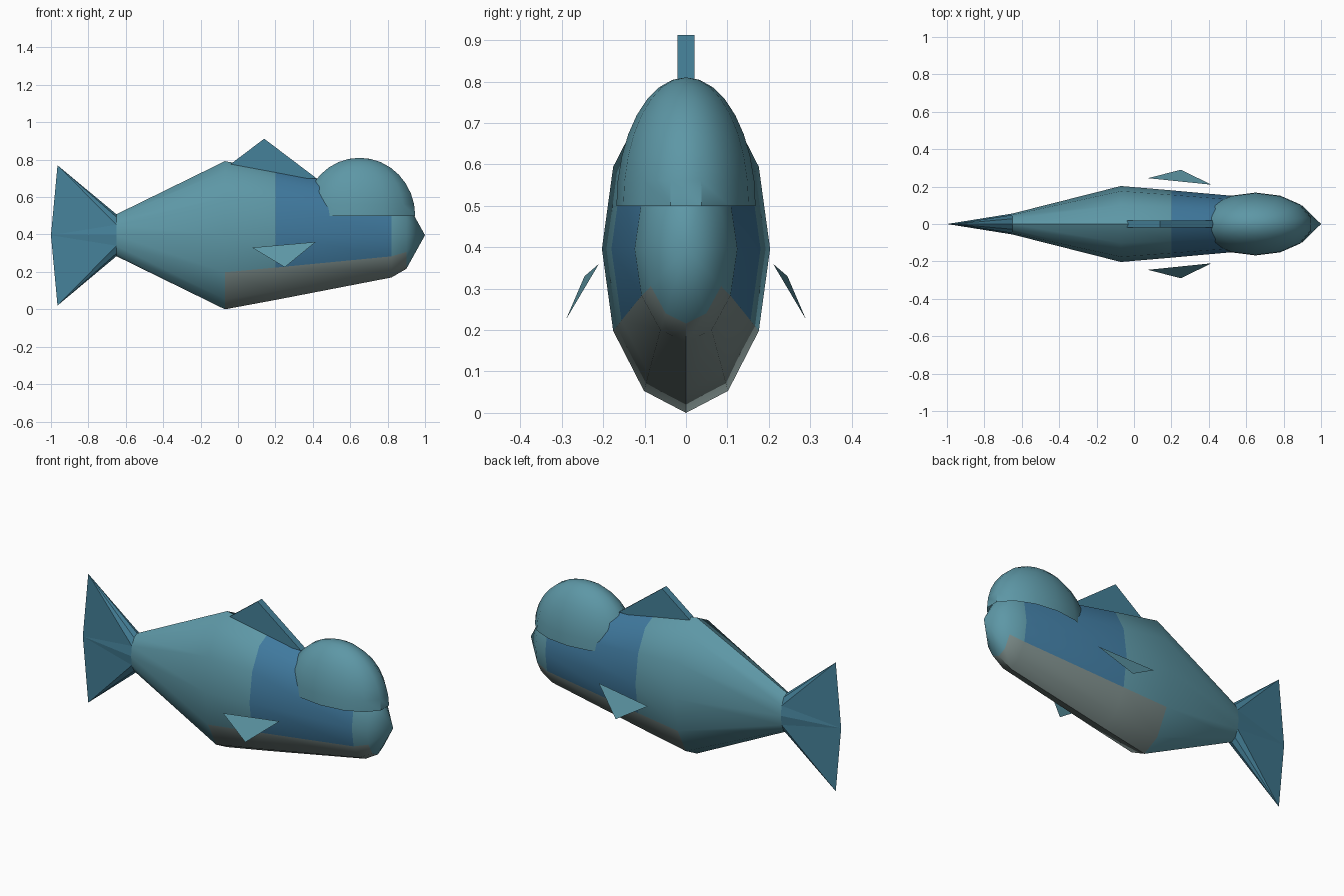
import bpy, bmesh
from math import sin, cos, pi, radians
from mathutils import Matrix

if "Cube" in bpy.data.objects:
    bpy.data.objects.remove(bpy.data.objects["Cube"])


def material(name, rgb):
    m = bpy.data.materials.new(name)
    m.diffuse_color = (*rgb, 1)
    m.use_nodes = True
    m.node_tree.nodes["Principled BSDF"].inputs["Base Color"].default_value = m.diffuse_color
    return m


TEAL = material("teal", (0.11, 0.31, 0.38))
BLUE = material("blue", (0.05, 0.19, 0.34))
BELLY = material("belly", (0.20, 0.26, 0.25))
FIN = material("fin", (0.06, 0.22, 0.32))


def finish(name, bm, mats, smooth=None):
    me = bpy.data.meshes.new(name)
    bm.to_mesh(me)
    bm.free()
    ob = bpy.data.objects.new(name, me)
    bpy.context.collection.objects.link(ob)
    for m in mats:
        me.materials.append(m)
    if smooth:
        bpy.context.view_layer.objects.active = ob
        ob.select_set(True)
        bpy.ops.object.shade_smooth_by_angle(angle=radians(smooth))
        ob.select_set(False)
    return ob


N, ZC = 12, 0.396


def ring(bm, x, half_w, half_h):
    return [bm.verts.new((x, half_w * cos(2 * pi * i / N), ZC + half_h * sin(2 * pi * i / N)))
            for i in range(N)]


# body: twelve-sided loft, pointed at the nose
STATIONS = [(-0.65, 0.056, 0.112), (-0.07, 0.203, 0.396), (0.20, 0.180, 0.346),
            (0.82, 0.124, 0.226), (0.90, 0.098, 0.180)]
bm = bmesh.new()
rings = [ring(bm, *s) for s in STATIONS]
nose = bm.verts.new((1.0, 0, ZC))
for k, (a, b) in enumerate(zip(rings, rings[1:])):
    for i in range(N):
        j = (i + 1) % N
        f = bm.faces.new((a[i], a[j], b[j], b[i]))
        f.material_index = 2 if i in (7, 8, 9, 10) and k > 0 else (1 if k == 2 else 0)
for i in range(N):
    bm.faces.new((rings[-1][i], rings[-1][(i + 1) % N], nose))
bmesh.ops.recalc_face_normals(bm, faces=bm.faces)
finish("body", bm, [TEAL, BLUE, BELLY], 40)

# tail: the rear ring fans out to three points on the centre plane
bm = bmesh.new()
r = ring(bm, *STATIONS[0])
top, mid, low = [bm.verts.new(p) for p in
                 ((-0.965, 0, 0.77), (-1.0, 0, ZC), (-0.965, 0, 0.02))]
fans = ((top, range(1, 5)), (mid, (5, 6)), (low, range(7, 11)), (mid, (11, 0)))
for tip, idx in fans:
    for i in idx:
        bm.faces.new((r[(i + 1) % N], r[i], tip))
for i, tip in ((1, top), (5, top), (7, low), (11, low)):
    bm.faces.new((r[i], tip, mid))
bmesh.ops.recalc_face_normals(bm, faces=bm.faces)
finish("tail_fin", bm, [FIN])

# head dome: open half ellipsoid over the front of the body
bm = bmesh.new()
bmesh.ops.create_uvsphere(bm, u_segments=14, v_segments=16, radius=1)
bmesh.ops.delete(bm, geom=[v for v in bm.verts if v.co.z < -0.01], context='VERTS')
bmesh.ops.transform(bm, verts=bm.verts,
                    matrix=Matrix.Translation((0.65, 0, 0.5)) @ Matrix.Diagonal((0.305, 0.168, 0.31, 1)))
finish("head_dome", bm, [TEAL], 40)

# dorsal fin: thin triangular plate
bm = bmesh.new()
f = bm.faces.new([bm.verts.new((x, -0.02, z)) for x, z in ((-0.14, 0.70), (0.42, 0.70), (0.14, 0.912))])
ext = bmesh.ops.extrude_face_region(bm, geom=[f], use_keep_orig=True)
bmesh.ops.translate(bm, verts=[e for e in ext["geom"] if isinstance(e, bmesh.types.BMVert)],
                    vec=(0, 0.04, 0))
bmesh.ops.recalc_face_normals(bm, faces=bm.faces)
finish("dorsal_fin", bm, [FIN])

# side fins: single triangles, mirrored
for side, s in (("left", 1), ("right", -1)):
    bm = bmesh.new()
    pts = [(0.075, s * 0.245, 0.33), (0.415, s * 0.21, 0.36), (0.25, s * 0.29, 0.225)]
    f = bm.faces.new([bm.verts.new(p) for p in pts])
    f.normal_update()
    if f.normal.y * s < 0:
        f.normal_flip()
    finish(side + "_side_fin", bm, [TEAL])
